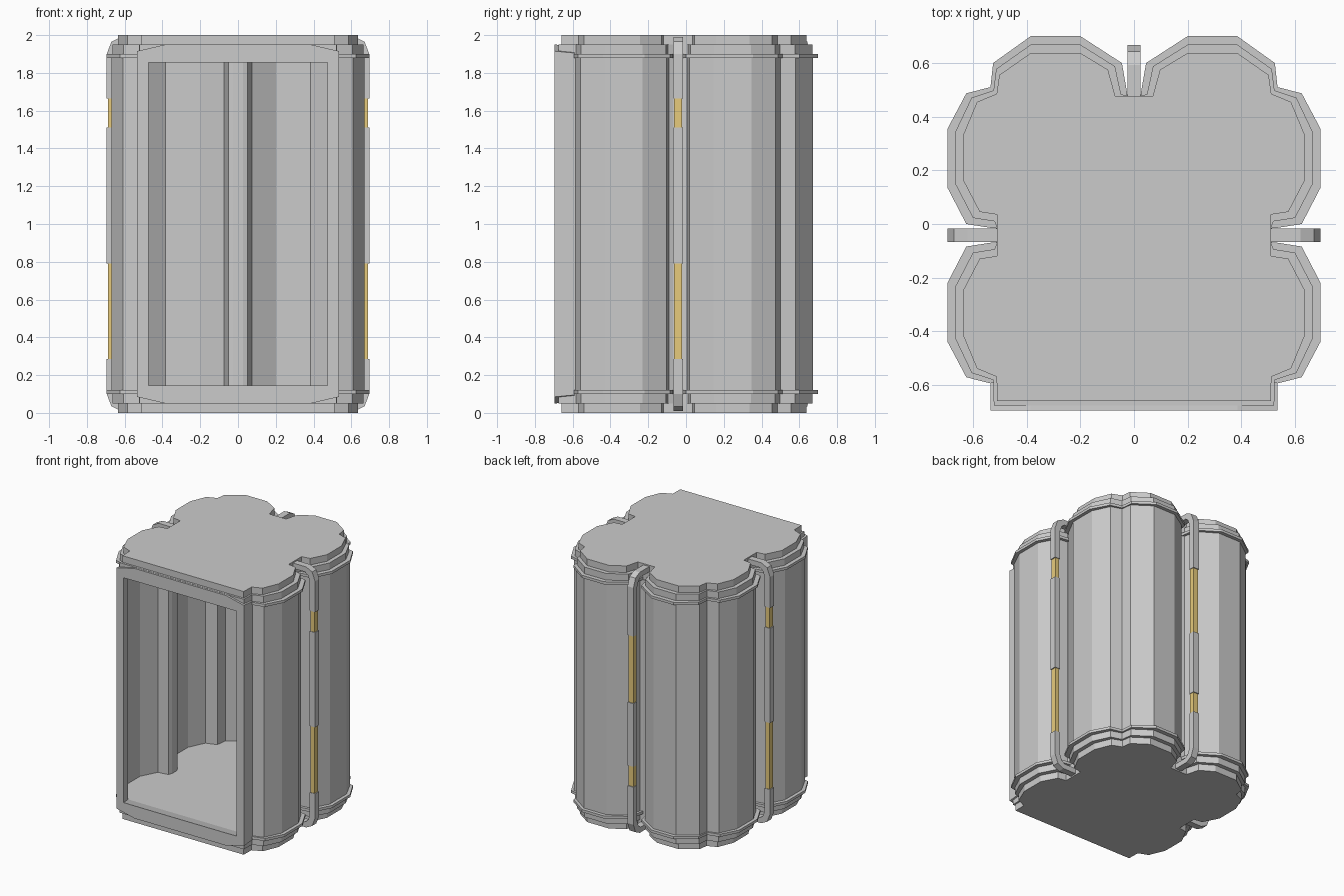
import bpy, bmesh

if "Cube" in bpy.data.objects:
    bpy.data.objects.remove(bpy.data.objects["Cube"])

# Right half of the four-lobed outline, back to front: widest trim and inset cap
lobe_out = [(.535, .51), (.625, .487), (.695, .355), (.695, .135), (.625, 0), (.53, -.015), (.51, -.016)]
lobe_in = [(.512, .485), (.585, .455), (.635, .335), (.635, .16), (.575, .045), (.51, .035), (.51, -.015)]
MID = -.042


def half_outline(back, lobe, front):
    mirrored = [(x, 2 * MID - y) for x, y in reversed(lobe)]
    return back + lobe + mirrored + [front]


OUT = half_outline([(.025, .478), (.026, .49), (.045, .60), (.20, .70), (.385, .70), (.525, .60)],
                   lobe_out, (.535, -.692))
INN = half_outline([(.025, .477), (.07, .477), (.097, .575), (.20, .637), (.385, .637), (.502, .555)],
                   lobe_in, (.51, -.66))


def outline(t):
    """Full outline, t=0 widest, t=1 inset cap; starts and ends at the front."""
    half = [(a[0] + (b[0] - a[0]) * t, a[1] + (b[1] - a[1]) * t) for a, b in zip(OUT, INN)]
    return half[::-1] + [(-x, y) for x, y in half]


def finish(name, bm, mat=None):
    bmesh.ops.recalc_face_normals(bm, faces=bm.faces)
    me = bpy.data.meshes.new(name)
    bm.to_mesh(me)
    bm.free()
    ob = bpy.data.objects.new(name, me)
    bpy.context.collection.objects.link(ob)
    if mat:
        me.materials.append(mat)
    return ob


def prism(name, pts, place, lo, hi, mat=None):
    """Extrude a 2D polygon between lo and hi; place maps (u, v, w) to xyz."""
    bm = bmesh.new()
    a = [bm.verts.new(place(u, v, lo)) for u, v in pts]
    b = [bm.verts.new(place(u, v, hi)) for u, v in pts]
    bm.faces.new(a)
    bm.faces.new(b)
    for i in range(len(pts)):
        j = (i + 1) % len(pts)
        bm.faces.new((a[i], a[j], b[j], b[i]))
    return finish(name, bm, mat)


# Stepped base and lid slabs
for level, t, z0, z1 in (("plate", 1, 0, .05), ("step", .5, .05, .10), ("trim", 0, .10, .12)):
    prism("base_" + level, outline(t), lambda x, y, z: (x, y, z), z0, z1)
    prism("lid_" + level, outline(t), lambda x, y, z: (x, y, z), 2 - z1, 2 - z0)

# Thin fluted wall, open at the front
bm = bmesh.new()
pts = outline(.5)
low = [bm.verts.new((x, y, .12)) for x, y in pts]
top = [bm.verts.new((x, y, 1.88)) for x, y in pts]
for i in range(len(pts) - 1):
    bm.faces.new((low[i], low[i + 1], top[i + 1], top[i]))
wall = finish("fluted_wall", bm)
sol = wall.modifiers.new("thickness", 'SOLIDIFY')
sol.thickness = .01
sol.offset = 0


# Front frame: rings joined front-outer, front-inner, back-inner, back-outer
def ring(x, zx, xc, zc, y):
    quarter = [(x, zx), (xc, zc)]
    r = quarter + [(-a, b) for a, b in reversed(quarter)]
    r += [(a, 2 - b) for a, b in reversed(r)]
    return [(a, y, b) for a, b in r]


bm = bmesh.new()
rings = [[bm.verts.new(p) for p in ring(*r)] for r in (
    (.535, .085, .385, .05, -.695), (.475, .146, .385, .145, -.695),
    (.51, .121, .385, .12, -.59), (.535, .095, .385, .06, -.59))]
for k in range(4):
    a, b = rings[k], rings[(k + 1) % 4]
    for i in range(8):
        j = (i + 1) % 8
        bm.faces.new((a[i], a[j], b[j], b[i]))
finish("front_frame", bm)

# Clamp bars in the notches, with gold inserts
gold = bpy.data.materials.new("gold")
gold.diffuse_color = (.8, .6, .2, 1)
gold.use_nodes = True
gold.node_tree.nodes["Principled BSDF"].inputs["Base Color"].default_value = gold.diffuse_color


def clamp(name, place, r, root, golds):
    (a, b), (c, d) = golds
    hook = [(root, 1.99), (r - .075, 1.99), (r - .025, 1.965), (r, 1.90)]
    inner = [(r - .045, 1.89), (r - .06, 1.93), (r - .085, 1.95), (root, 1.95)]
    w = .025
    prism(name + "_top_hook", hook + [(r, d), (r - .045, d)] + inner, place, -w, w)
    prism(name + "_bottom_hook", [(u, 2 - v) for u, v in hook] + [(r, a), (r - .045, a)]
          + [(u, 2 - v) for u, v in inner], place, -w, w)

    def box(part, r0, r1, z0, z1, w, mat=None):
        prism(name + part, [(r0, z0), (r1, z0), (r1, z1), (r0, z1)], place, -w, w, mat)
    box("_middle", r - .045, r, b, c, w)
    box("_lower_gold", r - .04, r - .007, a, b, .021, gold)
    box("_upper_gold", r - .04, r - .007, c, d, .021, gold)


side_gold = ((.285, .79), (1.51, 1.665))
clamp("right_clamp", lambda r, z, t: (r, MID + t, z), .695, .505, side_gold)
clamp("left_clamp", lambda r, z, t: (-r, MID + t, z), .695, .505, side_gold)
clamp("back_clamp", lambda r, z, t: (t, r, z), .667, .47, ((.385, .54), (1.02, 1.53)))
